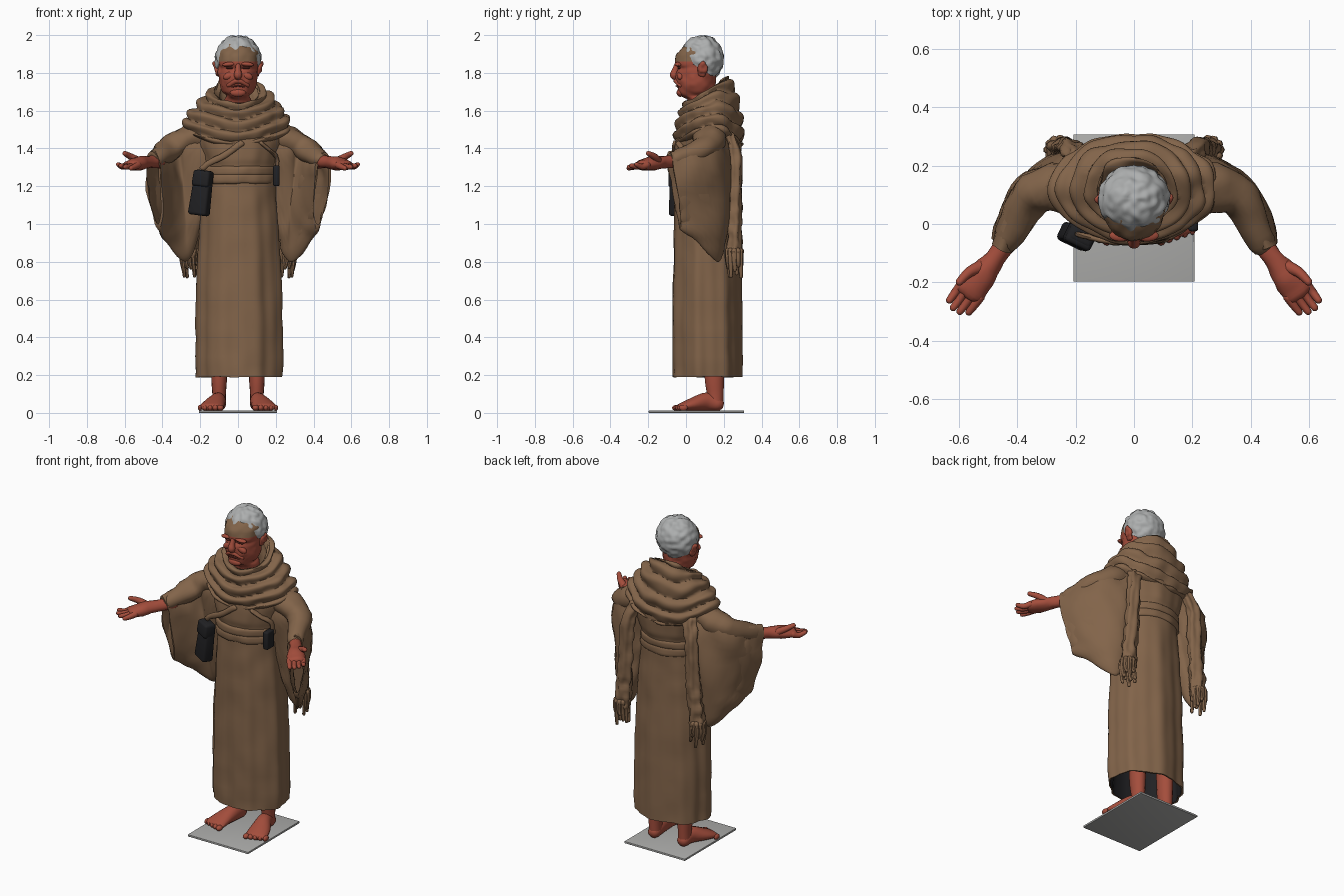
import bpy, bmesh, math
from math import sin, cos, pi, tau
from mathutils import Vector, Matrix, noise

if "Cube" in bpy.data.objects:
    bpy.data.objects.remove(bpy.data.objects["Cube"])


def material(name, r, g, b):
    m = bpy.data.materials.new(name)
    m.use_nodes = True
    m.diffuse_color = (r, g, b, 1)
    m.node_tree.nodes["Principled BSDF"].inputs["Base Color"].default_value = (r, g, b, 1)
    return m


CLOTH = material("brown cloth", .225, .128, .068)
SKIN = material("ruddy skin", .37, .075, .045)
HAIR = material("grey hair", .42, .43, .43)
BLACK = material("black leather", .015, .015, .017)
STONE = material("grey base", .42, .42, .41)
SHADE = material("dark skin", .14, .028, .02)


def finish(name, bm, *mats, rough=0, scale=20, angle=50):
    bmesh.ops.recalc_face_normals(bm, faces=bm.faces)
    bm.normal_update()
    if rough:
        for v in bm.verts:
            v.co += v.normal * noise.noise(v.co * scale) * rough
    me = bpy.data.meshes.new(name)
    bm.to_mesh(me)
    bm.free()
    ob = bpy.data.objects.new(name, me)
    bpy.context.collection.objects.link(ob)
    for m in mats:
        me.materials.append(m)
    bpy.ops.object.select_all(action='DESELECT')
    ob.select_set(True)
    bpy.context.view_layer.objects.active = ob
    bpy.ops.object.shade_smooth_by_angle(angle=math.radians(angle))


def spline(rows, steps):
    """Smooth curve through rows of numbers."""
    rows = [Vector(r) for r in rows]
    out = []
    for i in range(len(rows) - 1):
        a, b = rows[max(i - 1, 0)], rows[i]
        c, d = rows[i + 1], rows[min(i + 2, len(rows) - 1)]
        for k in range(steps):
            t = k / steps
            out.append(b + (c - a) * (t / 2) + (a * 2 - b * 5 + c * 4 - d) * (t * t / 2)
                       + (b * 3 - a - c * 3 + d) * (t ** 3 / 2))
    return out + [rows[-1]]


def skin_rings(rings):
    bm = bmesh.new()
    vs = [[bm.verts.new(p) for p in r] for r in rings]
    n = len(vs[0])
    for a, b in zip(vs, vs[1:]):
        for i in range(n):
            j = (i + 1) % n
            bm.faces.new((a[i], a[j], b[j], b[i]))
    bm.faces.new(vs[0])
    bm.faces.new(vs[-1])
    return bm


def tube(name, rows, mat, steps=4, n=12, flute=0, **kw):
    """Rows are x, y, z, sideways radius, other radius; ends are rounded."""
    rows = spline(rows, steps)
    pts = [Vector(r[:3]) for r in rows]
    ref = Vector((0, 1, 0)) if abs((pts[-1] - pts[0]).normalized().z) > .75 else Vector((0, 0, 1))
    rings = []
    for i, (p, r) in enumerate(zip(pts, rows)):
        t = (pts[min(i + 1, len(pts) - 1)] - pts[max(i - 1, 0)]).normalized()
        s = t.cross(ref).normalized()
        u = s.cross(t)

        def circle(f, o):
            ring = []
            for k in range(n):
                a = k * tau / n
                g = f * (1 - flute * (1 + sin(5 * a + i * .15)))
                ring.append(p + t * o + s * r[3] * g * cos(a) + u * r[4] * g * sin(a))
            return ring

        cap = min(r[3], r[4])
        if i == 0:
            rings += [circle(.4, -cap * .8), circle(.8, -cap * .5)]
        rings.append(circle(1, 0))
        if i == len(pts) - 1:
            rings += [circle(.8, cap * .5), circle(.4, cap * .8)]
    finish(name, skin_rings(rings), mat, **kw)


def ball(name, loc, size, mat, seg=24, rot=0, **kw):
    bm = bmesh.new()
    bmesh.ops.create_uvsphere(bm, u_segments=seg, v_segments=seg * 2 // 3, radius=1)
    bm.transform(Matrix.Translation(loc) @ Matrix.Rotation(rot, 4, 'Y') @ Matrix.Diagonal((*size, 1)))
    finish(name, bm, mat, **kw)


def box(name, loc, size, mat, bevel=.002, tilt=0, yaw=0, taper=1):
    bm = bmesh.new()
    bmesh.ops.create_cube(bm, size=1)
    for v in bm.verts:
        f = taper if v.co.z > 0 else 1
        v.co = (v.co.x * size[0] * f, v.co.y * size[1] * f, v.co.z * size[2])
    bmesh.ops.bevel(bm, geom=bm.edges[:], offset=bevel, segments=3, affect='EDGES', profile=.5)
    bm.transform(Matrix.Translation(loc) @ Matrix.Rotation(tilt, 4, 'Y') @ Matrix.Rotation(yaw, 4, 'Z'))
    finish(name, bm, mat, angle=35)


def oval(cx, cy, z, rx, ry, n=96, fold=0):
    ring = []
    for k in range(n):
        a = k * tau / n
        f = 1 - fold * (1 + .7 * sin(7 * a + .5 + .5 * z) + .3 * sin(15 * a + 2 + z))
        ring.append(Vector((cx + rx * f * cos(a), cy + ry * f * sin(a), z)))
    return ring


# Base plate
box("base_plate", (0, .055, .006), (.415, .505, .012), STONE)

# Robe with a dark hollow hem: rows are height, centre y, half width, half depth, fold depth
robe = spline([(.19, .112, .234, .19, .04), (.45, .11, .238, .19, .04), (.8, .11, .226, .183, .035),
               (1.05, .108, .208, .175, .025), (1.22, .106, .194, .168, .01), (1.3, .108, .194, .167, .01),
               (1.36, .113, .21, .182, .025), (1.48, .12, .235, .17, .01), (1.6, .13, .15, .11, 0)], 6)
bm = skin_rings([oval(.008, .112, .4, .21, .168), oval(.008, .112, .19, .224, .18, fold=.04)]
                + [oval(.008, r[1], r[0], r[2], r[3], fold=r[4]) for r in robe])
for i, f in enumerate(bm.faces):
    f.material_index = int(i < 96 or len(f.verts) > 4)
finish("robe", bm, CLOTH, BLACK, rough=.006, scale=9, angle=60)

# Belt with wrapped bands
for z, h in ((1.24, .026), (1.282, .024)):
    prof = spline([(z - h, .19, .163), (z - h * .7, .199, .174), (z + h * .7, .199, .174), (z + h, .19, .163)], 3)
    finish("belt_band", skin_rings([oval(.005, .106, p[0], p[1], p[2]) for p in prof]), CLOTH,
           rough=.006, scale=14)

# Cowl: rows are height, centre y, half width, half depth, rise to the back, droop
cowl = spline([(1.58, .10, .09, .085, .03, 0), (1.685, .108, .105, .092, .065, 0),
               (1.705, .114, .135, .112, .065, 0), (1.672, .12, .188, .145, .045, .02),
               (1.61, .12, .24, .168, .02, .04), (1.55, .123, .275, .18, .01, .06),
               (1.485, .125, .275, .174, 0, .06), (1.46, .125, .23, .13, 0, .06)], 10)
rings = []
for i, r in enumerate(cowl):
    u = i / (len(cowl) - 1)
    ring = []
    for k in range(112):
        a = k * tau / 112
        s = sin(a)
        phase = .8 * sin(a + 2) + .5 * sin(2 * a + 1) + .25 * sin(5 * a)
        lump = (abs(sin(pi * 7.5 * u + phase)) - .6) * .024 * min(1, u * 4, (1 - u) * 6)
        p = Vector((r[2] * cos(a), r[1] + r[3] * s, r[0] + r[4] * s - r[5] * s * s))
        ring.append(p + Vector((cos(a), s, .6)) * lump)
    rings.append(ring)
finish("cowl", skin_rings(rings), CLOTH, rough=.014, scale=12, angle=70)

# Head, built from height, front y, back y, half width
face = spline([(1.58, .03, .17, .075), (1.655, .015, .165, .07), (1.678, -.03, .155, .06), (1.7, -.045, .155, .08),
               (1.735, -.05, .155, .093), (1.765, -.058, .16, .1), (1.8, -.053, .165, .104),
               (1.826, -.044, .175, .104), (1.85, -.06, .18, .106), (1.9, -.047, .18, .105),
               (1.94, -.01, .17, .09), (1.97, .03, .13, .05)], 4)
bm = skin_rings([oval(0, (r[1] + r[2]) / 2, r[0], r[3], (r[2] - r[1]) / 2, n=48) for r in face])
for f in bm.faces:
    f.material_index = int(f.calc_center_median().z > 1.858)
finish("head", bm, SKIN, CLOTH, rough=.007, scale=28)

# Hair, trimmed above the ears and nape
bm = bmesh.new()
bmesh.ops.create_uvsphere(bm, u_segments=72, v_segments=48, radius=1)
bm.transform(Matrix.Translation((0, .085, 1.873)) @ Matrix.Diagonal((.122, .115, .126, 1)))
bmesh.ops.bisect_plane(bm, geom=bm.verts[:] + bm.edges[:] + bm.faces[:], plane_co=(0, .04, 1.84),
                       plane_no=(0, .5, .88), clear_inner=True)
bmesh.ops.holes_fill(bm, edges=[e for e in bm.edges if e.is_boundary])
finish("hair", bm, HAIR, rough=.01, scale=34, angle=80)

# Facial features
tube("nose", [(0, -.046, 1.845, .013, .014), (0, -.056, 1.815, .016, .018), (0, -.063, 1.79, .022, .022),
              (0, -.058, 1.778, .018, .018)], SKIN)
tube("moustache", [(-.052, -.03, 1.732, .01, .01), (0, -.052, 1.758, .014, .014),
                   (.052, -.03, 1.732, .01, .01)], SKIN, rough=.004, scale=60)
tube("mouth", [(-.035, -.041, 1.725, .004, .004), (0, -.051, 1.731, .004, .004),
               (.035, -.041, 1.725, .004, .004)], SHADE)
ball("chin", (0, -.03, 1.695), (.042, .02, .022), SKIN)
for s in (-1, 1):
    ball("eye", (s * .04, -.036, 1.826), (.024, .01, .006), SHADE, seg=16)
    ball("brow", (s * .045, -.04, 1.846), (.04, .02, .012), SKIN, rot=s * .1)
    ball("cheek", (s * .046, -.03, 1.785), (.034, .018, .02), SKIN, rot=s * .4)
    ball("ear", (s * .113, .088, 1.82), (.014, .026, .042), SKIN, rot=s * .35, rough=.008, scale=50)

    # Hanging open sleeve: top point, bottom point, half thickness
    rows = spline([(.14, .13, 1.575, .16, .13, 1.13, .115), (.265, .13, 1.525, .23, .17, .86, .105),
                   (.35, .115, 1.46, .29, .165, .795, .08), (.412, .03, 1.415, .37, .075, .89, .07),
                   (.46, -.09, 1.385, .42, -.03, .97, .055)], 5)
    rings = []
    for i, r in enumerate(rows):
        top, low = Vector(r[:3]), Vector(r[3:6])
        d = Vector(rows[min(i + 1, len(rows) - 1)][:3]) - Vector(rows[max(i - 1, 0)][:3])
        w = Vector((d.y, -d.x, 0)).normalized() * r[6]
        ring = []
        for k in range(40):
            a = k * tau / 40
            c = math.copysign(abs(cos(a)) ** .8, cos(a))
            ripple = 1 + .1 * sin(5 * a + i * .5)
            ring.append((top + low) / 2 + (top - low) / 2 * c + w * sin(a) * (.78 + .22 * c) * ripple)
        rings.append(ring)
    for ring in rings[-1:-9:-1]:
        mid = sum(ring, Vector()) / 40
        rings.append([mid + (p - mid) * .86 for p in ring])
    rings = [[Vector((s * p.x, p.y, p.z)) for p in ring] for ring in rings]
    finish("sleeve", skin_rings(rings), CLOTH, rough=.012, scale=12, angle=60)
    tube("sleeve_arm", [(s * .2, .125, 1.465, .085, .08), (s * .3, .12, 1.43, .08, .07),
                        (s * .37, .075, 1.39, .07, .062), (s * .44, -.065, 1.34, .046, .043)],
         CLOTH, n=20, rough=.014, scale=16)

    # Open hand, palm up
    tube("hand", [(s * .42, -.04, 1.33, .036, .036), (s * .475, -.115, 1.328, .034, .033),
                  (s * .525, -.18, 1.32, .05, .036), (s * .565, -.235, 1.312, .053, .026)], SKIN, n=16,
         rough=.005, scale=30)
    for k, length in enumerate((.068, .085, .088, .075)):
        o = (k - 1.5) * .026
        base = Vector((.558 + .8 * o, -.226 + .6 * o, 1.313))
        tip = base + Vector((.6, -.8, 0)) * length
        tube("finger", [(s * base.x, base.y, base.z, .016, .018),
                        (s * (base.x + tip.x) / 2, (base.y + tip.y) / 2, 1.303, .015, .016),
                        (s * tip.x, tip.y, 1.295 + .007 * k, .012, .012)], SKIN, n=10)
    tube("thumb", [(s * .52, -.145, 1.33, .024, .022), (s * .565, -.165, 1.355, .018, .018),
                   (s * .6, -.2, 1.374, .013, .013)], SKIN, n=10)

    # Leg, foot and toes
    tube("leg", [(s * .1, .15, .44, .045, .055), (s * .1, .15, .2, .042, .052), (s * .1, .155, .1, .036, .044),
                 (s * .1, .155, .05, .036, .042)], SKIN, n=16)
    tube("foot", [(s * .1, .17, .046, .037, .036), (s * .105, .11, .06, .042, .048),
                  (s * .13, .03, .044, .06, .034), (s * .142, -.03, .03, .066, .02)], SKIN, n=16)
    for k in range(5):
        ball("toe", (s * (.093 + .027 * k), -.05 + .009 * k, .027), (.018 - .0015 * k, .024, .016), SKIN, seg=12)

    # Shawl tail with a frayed end
    tube("shawl_tail", [(s * .185, .23, 1.46, .045, .035), (s * .218, .26, 1.35, .042, .036),
                        (s * .232, .26, 1.1, .046, .036), (s * .248, .255, .93, .05, .042),
                        (s * .258, .255, .83, .05, .046)], CLOTH, steps=8, n=30, flute=.1, rough=.014, scale=22)
    for k in range(11):
        a = k * tau / 11
        x, y, z = s * (.258 + .036 * cos(a)), .255 + .036 * sin(a), .755 + .035 * sin(k * 2.4)
        tube("fringe", [(x, y, .86, .016, .016), (x + s * .004, y, .81, .013, .014),
                        (x - s * .004, y + .004, z, .009, .01)], CLOTH, n=7)

# Pouch, side case and straps
box("pouch", (-.193, -.042, 1.165), (.108, .07, .24), BLACK, .016, .13, -.45, .85)
box("pouch_flap", (-.186, -.045, 1.24), (.1, .072, .085), BLACK, .014, .13, -.45, .95)
box("side_case", (.203, .01, 1.255), (.035, .07, .11), BLACK, .01)
for pts in ([(-.19, -.035, 1.29), (-.15, -.046, 1.325), (-.07, -.062, 1.365), (.02, -.06, 1.43)],
            [(.12, -.04, 1.43), (.17, -.01, 1.39), (.205, .03, 1.35), (.21, .05, 1.28)]):
    tube("strap", [(*p, .01, .016) for p in pts], CLOTH, rough=.005, scale=40)
